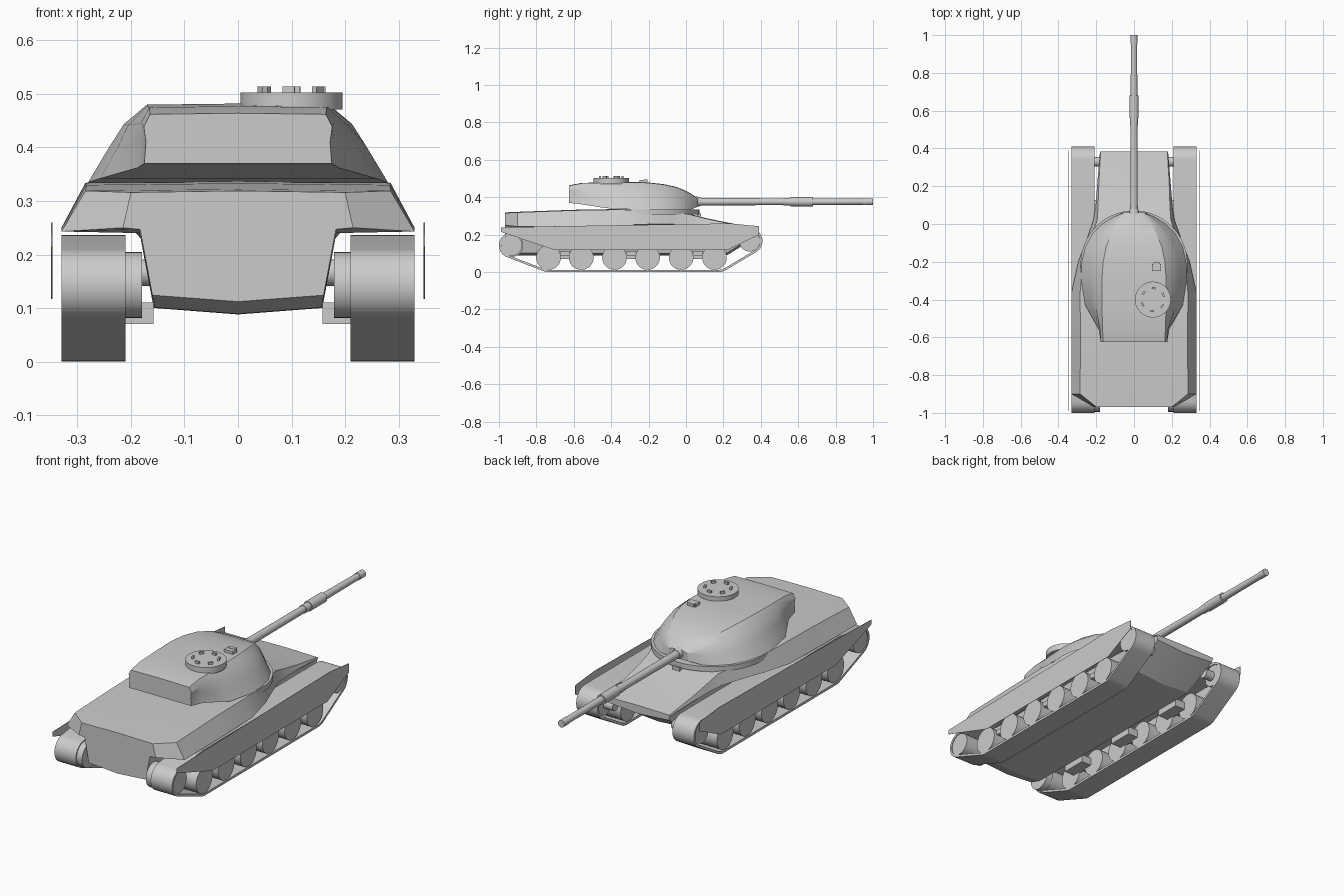
import bpy, bmesh, math
from mathutils import Matrix
from mathutils.geometry import convex_hull_2d

if "Cube" in bpy.data.objects:
    bpy.data.objects.remove(bpy.data.objects["Cube"])


def finish(name, bm, angle=None):
    bmesh.ops.recalc_face_normals(bm, faces=bm.faces)
    me = bpy.data.meshes.new(name)
    bm.to_mesh(me)
    bm.free()
    ob = bpy.data.objects.new(name, me)
    bpy.context.collection.objects.link(ob)
    if angle:
        bpy.ops.object.select_all(action='DESELECT')
        ob.select_set(True)
        bpy.context.view_layer.objects.active = ob
        bpy.ops.object.shade_smooth_by_angle(angle=math.radians(angle))
    return ob


def loft(name, sections, angle=None):
    """Each section: (y, half outline [(x, z)...] from top centre to bottom centre)."""
    bm = bmesh.new()
    rings = []
    for y, half in sections:
        pts = half + [(-x, z) for x, z in half[-2:0:-1]]
        rings.append([bm.verts.new((x, y, z)) for x, z in pts])
    for a, b in zip(rings, rings[1:]):
        for i in range(len(a)):
            j = (i + 1) % len(a)
            bm.faces.new((a[i], a[j], b[j], b[i]))
    bm.faces.new(rings[0])
    bm.faces.new(rings[-1])
    return finish(name, bm, angle)


def cylinder(name, center, r, depth, axis, n=32, r2=None):
    bm = bmesh.new()
    rot = {'X': Matrix.Rotation(math.pi / 2, 4, 'Y'),
           'Y': Matrix.Rotation(-math.pi / 2, 4, 'X'), 'Z': Matrix()}[axis]
    bmesh.ops.create_cone(bm, cap_ends=True, segments=n, radius1=r,
                          radius2=r if r2 is None else r2, depth=depth,
                          matrix=Matrix.Translation(center) @ rot)
    return finish(name, bm, 35)


def box(name, center, size, turn=0):
    bm = bmesh.new()
    bmesh.ops.create_cube(bm, size=1, matrix=Matrix.Translation(center)
                          @ Matrix.Rotation(turn, 4, 'Z') @ Matrix.Diagonal((*size, 1)))
    return finish(name, bm)


def plate(name, outline, x0, x1):
    """Side profile (y, z) extruded between two x positions."""
    bm = bmesh.new()
    a = [bm.verts.new((x0, y, z)) for y, z in outline]
    b = [bm.verts.new((x1, y, z)) for y, z in outline]
    bm.faces.new(a)
    bm.faces.new(b)
    for i in range(len(a)):
        j = (i + 1) % len(a)
        bm.faces.new((a[i], a[j], b[j], b[i]))
    return finish(name, bm)


# Hull: y, deck edge x z, fender x z, sponson inner x, floor edge x z
hull = [
    (-.968, .200, .316, .215, .250, .183, .160, .124),
    (-.900, .285, .319, .330, .243, .184, .156, .101),
    (-.600, .284, .330, .330, .246, .184, .156, .100),
    (-.360, .285, .334, .330, .250, .184, .156, .100),
    (-.200, .272, .330, .295, .256, .184, .156, .100),
    (-.080, .232, .322, .250, .256, .184, .156, .100),
    (.020, .195, .308, .215, .254, .184, .156, .100),
    (.100, .190, .287, .203, .250, .184, .156, .100),
    (.220, .186, .262, .194, .244, .184, .158, .102),
    (.385, .176, .232, .180, .228, .178, .172, .205),
]
loft("hull", [(y, [(0, tz + .003), (tx, tz), (fx, fz), (ix, fz - .003), (lx, lz), (0, lz - .012)])
              for y, tx, tz, fx, fz, ix, lx, lz in hull], 15)

# Turret ring
cylinder("turret_ring", (0, -.212, .322), .283, .026, 'Z', 64)

# Turret: y, roof edge x z, shoulder x z, base x z
turret = [
    (-.625, .164, .462, .172, .410, .175, .370),
    (-.555, .166, .475, .180, .412, .188, .362),
    (-.430, .170, .477, .225, .400, .258, .342),
    (-.290, .170, .480, .240, .402, .280, .335),
    (-.200, .163, .477, .236, .400, .277, .334),
    (-.120, .147, .468, .218, .396, .258, .333),
    (-.050, .118, .453, .185, .390, .220, .331),
    (.000, .088, .432, .140, .384, .170, .332),
    (.035, .060, .412, .095, .380, .112, .337),
    (.062, .036, .393, .052, .375, .055, .350),
]
loft("turret", [(y, [(0, rz + .002), (rx, rz), ((rx + sx) / 2 + .008, (rz + sz) / 2 + .003),
                     (sx, sz), (bx, bz), (0, bz)])
                for y, rx, rz, sx, sz, bx, bz in turret], 28)

# Gun barrel, fume extractor and muzzle
for name, y0, y1, r0, r1 in (("mantlet", .03, .08, .034, .022),
                             ("gun_barrel", .06, .56, .020, .018),
                             ("barrel_collar", .52, .57, .021, .021),
                             ("fume_extractor", .56, .68, .025, .025),
                             ("barrel_tip", .68, .96, .018, .016),
                             ("muzzle", .955, 1.0, .0185, .0185)):
    cylinder(name, (0, (y0 + y1) / 2, .376), r0, y1 - y0, 'Y', 24, r1)

# Cupola with ring of periscopes
cylinder("cupola", (.1, -.4, .487), .095, .032, 'Z', 40)
for i in range(6):
    a = math.radians(25 + 60 * i)
    box("periscope", (.1 + .06 * math.cos(a), -.4 + .06 * math.sin(a), .508),
        (.01, .022, .012), a)
box("roof_sight", (.12, -.23, .481), (.048, .036, .024))
box("sight_hood", (.12, -.215, .488), (.036, .02, .014))
box("driver_periscope", (0, .07, .305), (.04, .02, .018))

# Running gear on both sides
wheels = [-.735, -.56, -.382, -.205, -.026, .152]
circles = [(-.932, .143, .068), (-.735, .075, .075), (.175, .075, .075),
           (.34, .166, .069), (.2, .172, .064), (-.75, .172, .064)]
rim = [(c, math.tau * i / 40) for c in circles for i in range(40)]


def rim_point(c, a, inset):
    return c[0] + (c[2] - inset) * math.cos(a), c[1] + (c[2] - inset) * math.sin(a)


order = convex_hull_2d([rim_point(c, a, 0) for c, a in rim])
for s in (-1, 1):
    # Track band
    bm = bmesh.new()
    loops = [[bm.verts.new((s * x, *rim_point(*rim[i], t))) for i in order]
             for x, t in ((.21, 0), (.33, 0), (.33, .012), (.21, .012))]
    for k in range(4):
        p, q = loops[k], loops[(k + 1) % 4]
        for i in range(len(p)):
            j = (i + 1) % len(p)
            bm.faces.new((p[i], p[j], q[j], q[i]))
    finish("track", bm, 30)
    # Wheels, sprocket, idler, drive hub
    for y in wheels:
        cylinder("road_wheel", (s * .27, y, .078), .066, .112, 'X', 28)
    cylinder("sprocket", (s * .27, -.932, .143), .056, .112, 'X', 28)
    cylinder("idler", (s * .27, .34, .166), .056, .112, 'X', 28)
    cylinder("final_drive", (s * .196, -.932, .143), .062, .034, 'X', 28)
    cylinder("idler_axle", (s * .195, .33, .166), .025, .06, 'X', 20)
    # Suspension units between wheel pairs
    for y in (-.647, -.293, .063):
        box("suspension_unit", (s * .19, y, .09), (.065, .13, .04))
        box("bogie_bracket", (s * .26, y, .098), (.1, .05, .025))
    # Side skirt
    plate("side_skirt", [(.39, .245), (.39, .198), (.36, .185), (.22, .117), (-.70, .117),
                         (-.99, .215), (-.99, .238), (-.7, .245), (.235, .26)],
          s * .347, s * .349)
